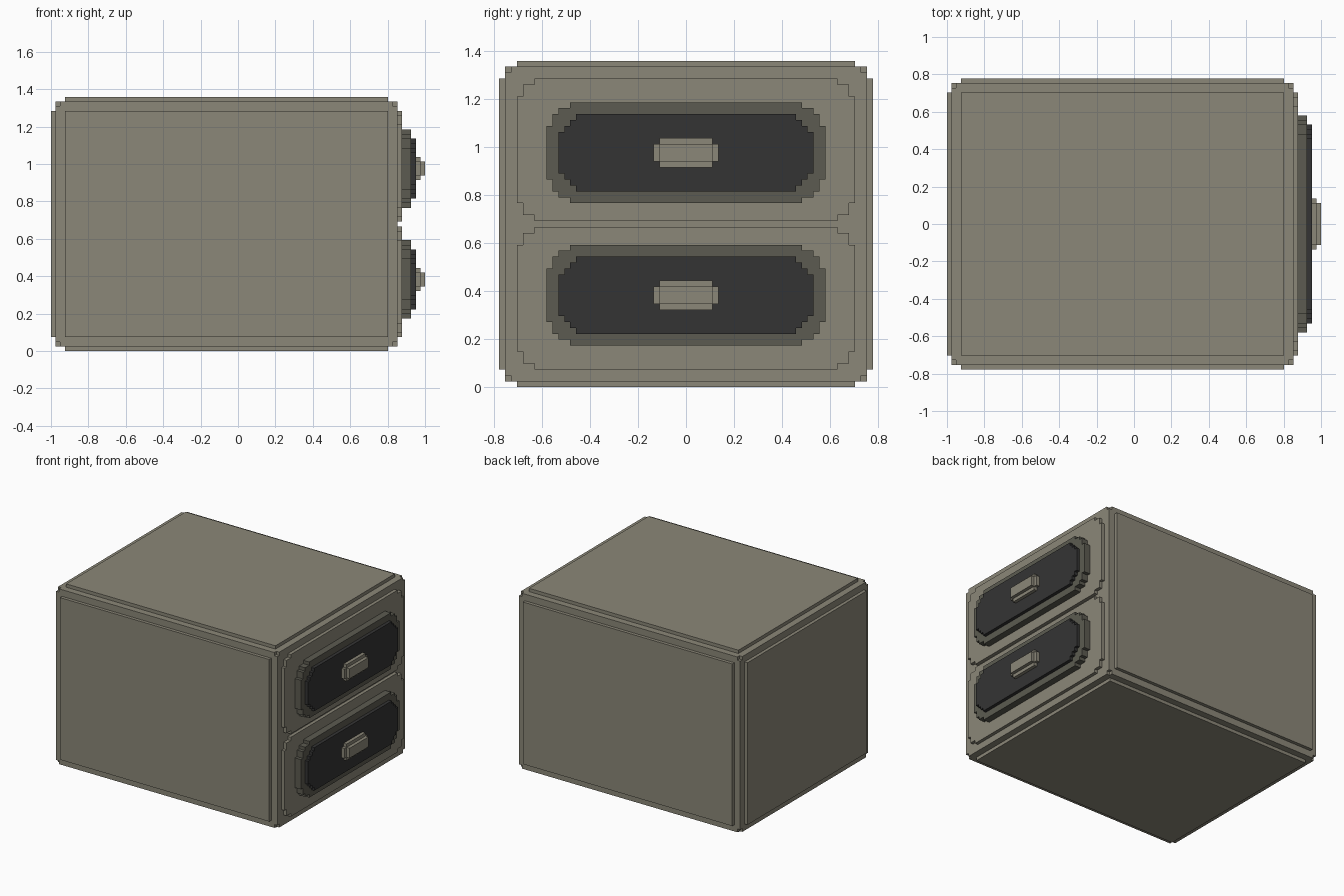
import bpy, bmesh, math

if "Cube" in bpy.data.objects:
    bpy.data.objects.remove(bpy.data.objects["Cube"])

P = 2 / 81            # size of one stepped unit
X0 = -40.5            # x offset so the model is centred

parts = {}            # part name -> list of boxes (x0, x1, y0, y1, z0, z1) in units


def plate(name, x0, x1, half, z0, z1, steps):
    """Plate facing +x with stepped corners; steps = (y inset, z inset)."""
    for a, b in steps:
        parts.setdefault(name, []).append((x0, x1, -half + a, half - a, z0 + b, z1 - b))


# Cabinet body: rounded block made of inset boxes
parts["cabinet_body"] = [
    (i, 76 - max(i, 1), -31.5 + j, 31.5 - j, k, 55 - k)
    for i, j, k in ((0, 3, 3), (3, 0, 3), (3, 3, 0), (1, 1, 2), (1, 2, 1), (2, 1, 1))]

# Two drawers: front, frame, dark panel and handle
for n, front, frame, panel, grip in (
        ("lower", (3, 27), (7, 24), (9, 22), (13, 18)),
        ("upper", (28, 52), (31, 48), (33, 46), (37, 42))):
    plate(n + "_drawer_front", 75, 76, 28.5, *front, ((0, 3), (1, 1), (3, 0)))
    plate(n + "_drawer_frame", 76, 78, 23.5, *frame, ((0, 4), (1, 2), (2, 1), (4, 0)))
    plate(n + "_drawer_panel", 78, 79, 21.5, *panel, ((0, 3), (1, 2), (2, 1), (3, 0)))
    plate(n + "_drawer_handle", 79, 80, 5.5, *grip, ((0, 1), (1, 0)))
    plate(n + "_drawer_handle", 80, 81, 5.5, *grip, ((1, 1),))

# Flat colours
mats = {}
for key, name, col in (("", "warm grey", (0.258, 0.242, 0.188)),
                       ("frame", "dark olive grey", (0.107, 0.105, 0.082)),
                       ("panel", "charcoal", (0.034, 0.034, 0.034))):
    mats[key] = bpy.data.materials.new(name)
    mats[key].diffuse_color = (*col, 1)

# Shared grid of all box edges, with each filled cell owned by one part
cuts = [sorted({v for bs in parts.values() for b in bs for v in b[2 * a:2 * a + 2]})
        for a in range(3)]
index = [{v: i for i, v in enumerate(c)} for c in cuts]
owner = {}
for name, boxes in parts.items():
    for b in boxes:
        r = [range(index[a][b[2 * a]], index[a][b[2 * a + 1]]) for a in range(3)]
        for i in r[0]:
            for j in r[1]:
                for k in r[2]:
                    owner.setdefault((i, j, k), name)


def build(name):
    """Make a part from the exposed sides of its cells."""
    bm = bmesh.new()
    cache = {}

    def vert(g):
        if g not in cache:
            x, y, z = (cuts[a][g[a]] for a in range(3))
            cache[g] = bm.verts.new(((x + X0) * P, y * P, z * P))
        return cache[g]

    for cell, own in owner.items():
        if own != name:
            continue
        for a in range(3):
            for s in (0, 1):
                near = list(cell)
                near[a] += 2 * s - 1
                if tuple(near) in owner:
                    continue
                ring = []
                for u, v in ((0, 0), (1, 0), (1, 1), (0, 1)):
                    g = list(cell)
                    g[a] += s
                    g[(a + 1) % 3] += u
                    g[(a + 2) % 3] += v
                    ring.append(vert(tuple(g)))
                bm.faces.new(ring if s else ring[::-1])
    # Merge flat areas
    bmesh.ops.dissolve_limit(bm, angle_limit=math.radians(1),
                             verts=bm.verts[:], edges=bm.edges[:])
    mesh = bpy.data.meshes.new(name)
    bm.to_mesh(mesh)
    bm.free()
    mesh.materials.append(mats.get(name.split("_")[-1], mats[""]))
    bpy.context.collection.objects.link(bpy.data.objects.new(name, mesh))


for part in parts:
    build(part)

for m in bpy.data.materials:
    if m.users and not m.is_grease_pencil:
        m.use_nodes = True
        m.node_tree.nodes["Principled BSDF"].inputs["Base Color"].default_value = m.diffuse_color
